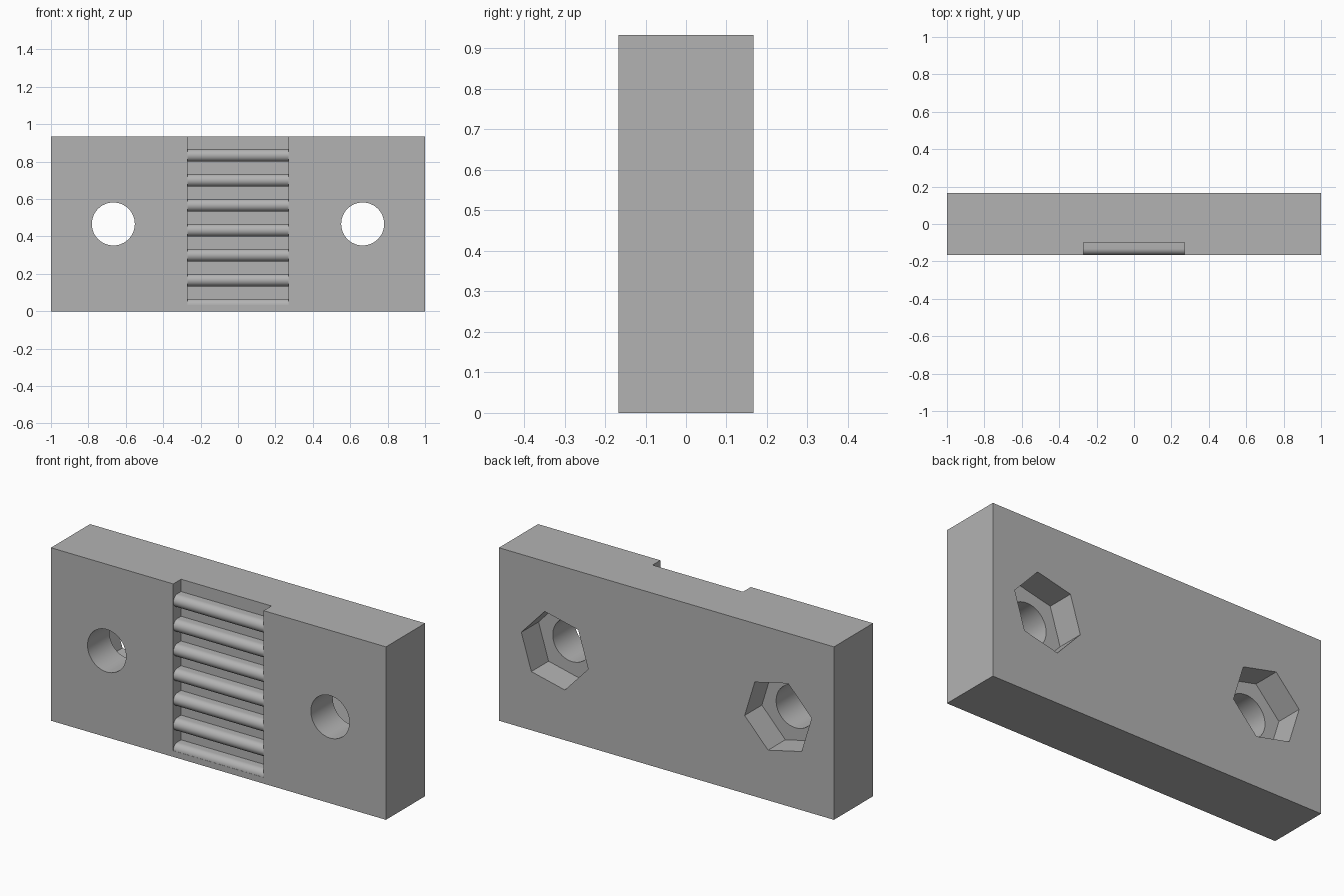
import bpy, bmesh, math

if "Cube" in bpy.data.objects:
    bpy.data.objects.remove(bpy.data.objects["Cube"])

WIDTH, DEPTH, HEIGHT = 2.0, 1 / 3, 14 / 15
FRONT, BACK = -DEPTH / 2, DEPTH / 2
PITCH = 2 / 15
RADIUS = PITCH / 4          # rounded tooth tip
FLOOR = FRONT + 1 / 15      # bottom of the grooves
HALF_RACK = 0.27
HOLE_X, HOLE_Z = 2 / 3, HEIGHT / 2

grey = bpy.data.materials.new("plain_grey")
grey.use_nodes = True
colour = (0.45, 0.45, 0.45, 1)
grey.diffuse_color = colour
grey.node_tree.nodes["Principled BSDF"].inputs["Base Color"].default_value = colour


def prism(name, outline, offset):
    """Closed solid from an outline of 3D points pushed along an offset."""
    bm = bmesh.new()
    face = bm.faces.new([bm.verts.new(p) for p in outline])
    new = bmesh.ops.extrude_face_region(bm, geom=[face])["geom"]
    verts = [v for v in new if isinstance(v, bmesh.types.BMVert)]
    bmesh.ops.translate(bm, verts=verts, vec=offset)
    bmesh.ops.recalc_face_normals(bm, faces=bm.faces)
    mesh = bpy.data.meshes.new(name)
    bm.to_mesh(mesh)
    bm.free()
    mesh.materials.append(grey)
    ob = bpy.data.objects.new(name, mesh)
    bpy.context.collection.objects.link(ob)
    return ob


def ring(x, z, y, radius, sides, turn=0):
    """Regular polygon facing along y."""
    angles = [turn + math.tau * i / sides for i in range(sides)]
    return [(x + radius * math.cos(a), y, z + radius * math.sin(a)) for a in angles]


# Rectangular plate
plate = prism("clamp_plate",
              [(-1, FRONT, 0), (1, FRONT, 0), (1, BACK, 0), (-1, BACK, 0)],
              (0, 0, HEIGHT))

# Toothed slot: round-tipped teeth with flat grooves, open at the top
tip = FRONT + 0.001
profile = [(FRONT - 0.1, RADIUS)]
for tooth in range(7):
    centre = tooth * PITCH + RADIUS
    if tooth:
        profile.append((FLOOR, centre - RADIUS))
    first = 8 if tooth == 0 else 0
    for step in range(first, 17):
        a = math.pi * step / 16
        profile.append((tip + RADIUS * (1 - math.sin(a)), centre - RADIUS * math.cos(a)))
    profile.append((FLOOR, centre + RADIUS))
profile += [(FLOOR, HEIGHT + 0.1), (FRONT - 0.1, HEIGHT + 0.1)]
cutters = [prism("slot_cutter", [(-HALF_RACK, y, z) for y, z in profile],
                 (2 * HALF_RACK, 0, 0))]

# Bolt holes with hexagonal nut pockets at the back
for side, label in ((1, "left"), (-1, "right")):
    x = side * HOLE_X
    cutters.append(prism(label + "_hole_cutter",
                         ring(x, HOLE_Z, FRONT - 0.1, 0.115, 48), (0, DEPTH + 0.2, 0)))
    cutters.append(prism(label + "_nut_cutter",
                         ring(x, HOLE_Z, BACK - 0.147, 0.205, 6, side * math.radians(13)),
                         (0, 0.3, 0)))

bpy.context.view_layer.objects.active = plate
plate.select_set(True)
for cutter in cutters:
    cutter.hide_render = True
    mod = plate.modifiers.new(cutter.name, 'BOOLEAN')
    mod.operation = 'DIFFERENCE'
    mod.solver = 'EXACT'
    mod.object = cutter
    bpy.ops.object.modifier_apply(modifier=mod.name)
for cutter in cutters:
    bpy.data.objects.remove(cutter)

bpy.ops.object.shade_smooth_by_angle(angle=math.radians(30))
